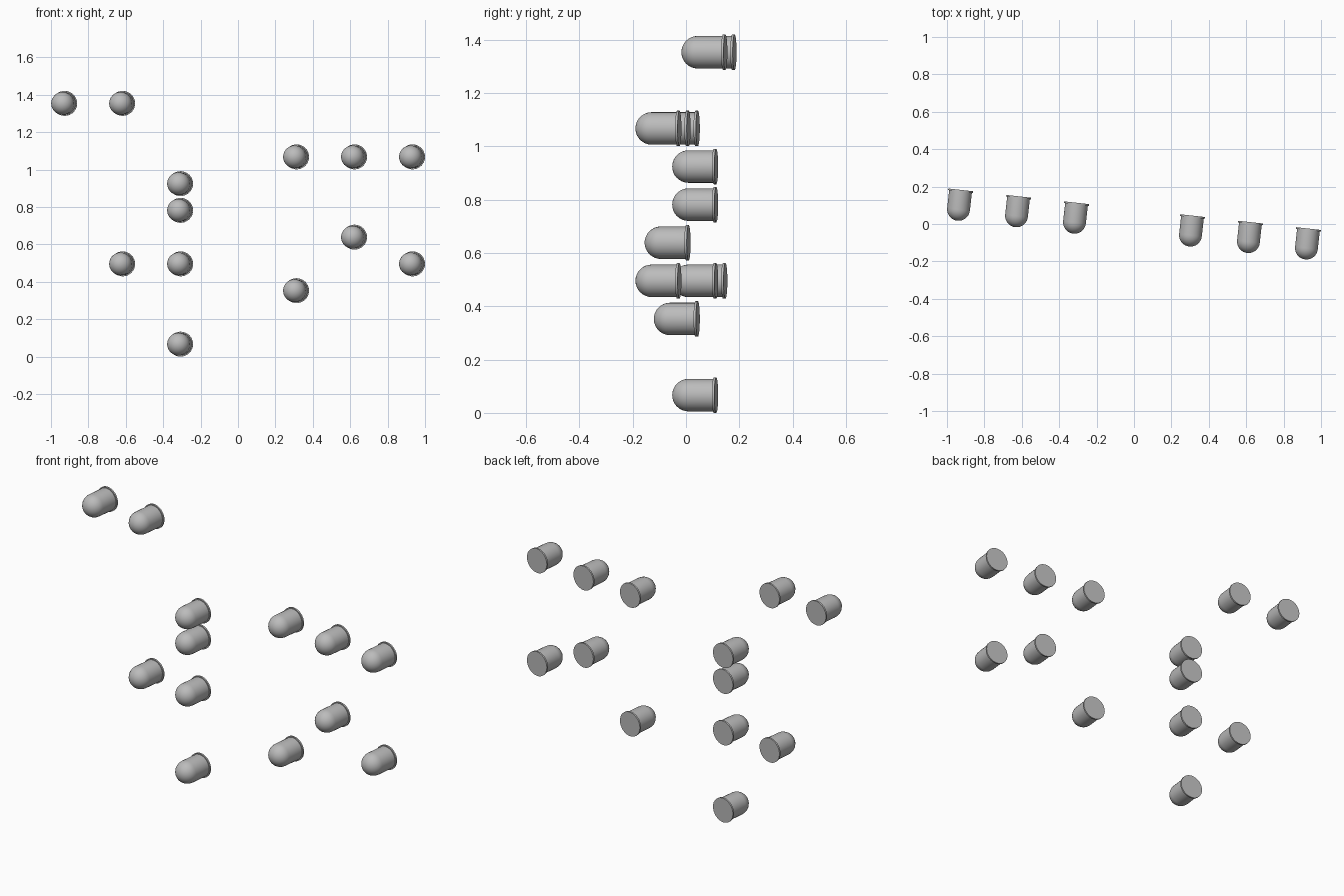
import bpy
import bmesh
from math import sin, cos, pi, atan2
from mathutils import Matrix, Vector

cube = bpy.data.objects.get("Cube")
if cube:
    bpy.data.objects.remove(cube, do_unlink=True)

grey = bpy.data.materials.new("plain_grey")
grey.use_nodes = True
colour = (0.5, 0.5, 0.5, 1)
grey.diffuse_color = colour
grey.node_tree.nodes["Principled BSDF"].inputs["Base Color"].default_value = colour

BODY_R, RIM_R, RIM_T, LENGTH = 0.061, 0.0667, 0.009, 0.166
STEP_X, STEP_Y, STEP_Z = 0.310, -0.0345, 0.143
SIDES, RINGS = 32, 8

# Lamp profile (radius, distance from the flat back): rim, barrel, dome
profile = [(0, 0), (RIM_R, 0), (RIM_R, RIM_T), (BODY_R, RIM_T)]
for i in range(RINGS + 1):
    a = i / RINGS * pi / 2
    profile.append((BODY_R * cos(a), LENGTH - BODY_R + BODY_R * sin(a)))

# Spin the profile around the lamp axis, which points to the front
bm = bmesh.new()
verts = [bm.verts.new((r, -d, 0)) for r, d in profile]
edges = [bm.edges.new(pair) for pair in zip(verts, verts[1:])]
bmesh.ops.spin(bm, geom=verts + edges, cent=(0, 0, 0), axis=(0, 1, 0),
               angle=2 * pi, steps=SIDES)
bmesh.ops.remove_doubles(bm, verts=bm.verts, dist=0.0001)
bmesh.ops.recalc_face_normals(bm, faces=bm.faces)
mesh = bpy.data.meshes.new("lamp")
bm.to_mesh(mesh)
bm.free()
mesh.materials.append(grey)

# Lamps on a slanted grid: (column, row)
places = [(-3, 9), (-2, 9), (-1, 6), (-1, 5), (-1, 3), (-2, 3), (-1, 0),
          (1, 7), (2, 7), (3, 7), (2, 4), (3, 3), (1, 2)]
turn = Matrix.Rotation(atan2(STEP_Y, STEP_X), 4, "Z")
origin = Vector((0.0035, 0.079, RIM_R))
for n, (col, row) in enumerate(places, 1):
    lamp = bpy.data.objects.new(f"lamp_{n}", mesh)
    bpy.context.collection.objects.link(lamp)
    offset = Vector((col * STEP_X, col * STEP_Y, row * STEP_Z))
    lamp.matrix_world = Matrix.Translation(origin + offset) @ turn

# Smooth barrel and dome, crisp rim
bpy.ops.object.select_all(action="DESELECT")
lamp.select_set(True)
bpy.context.view_layer.objects.active = lamp
bpy.ops.object.shade_smooth_by_angle(angle=pi / 6)
